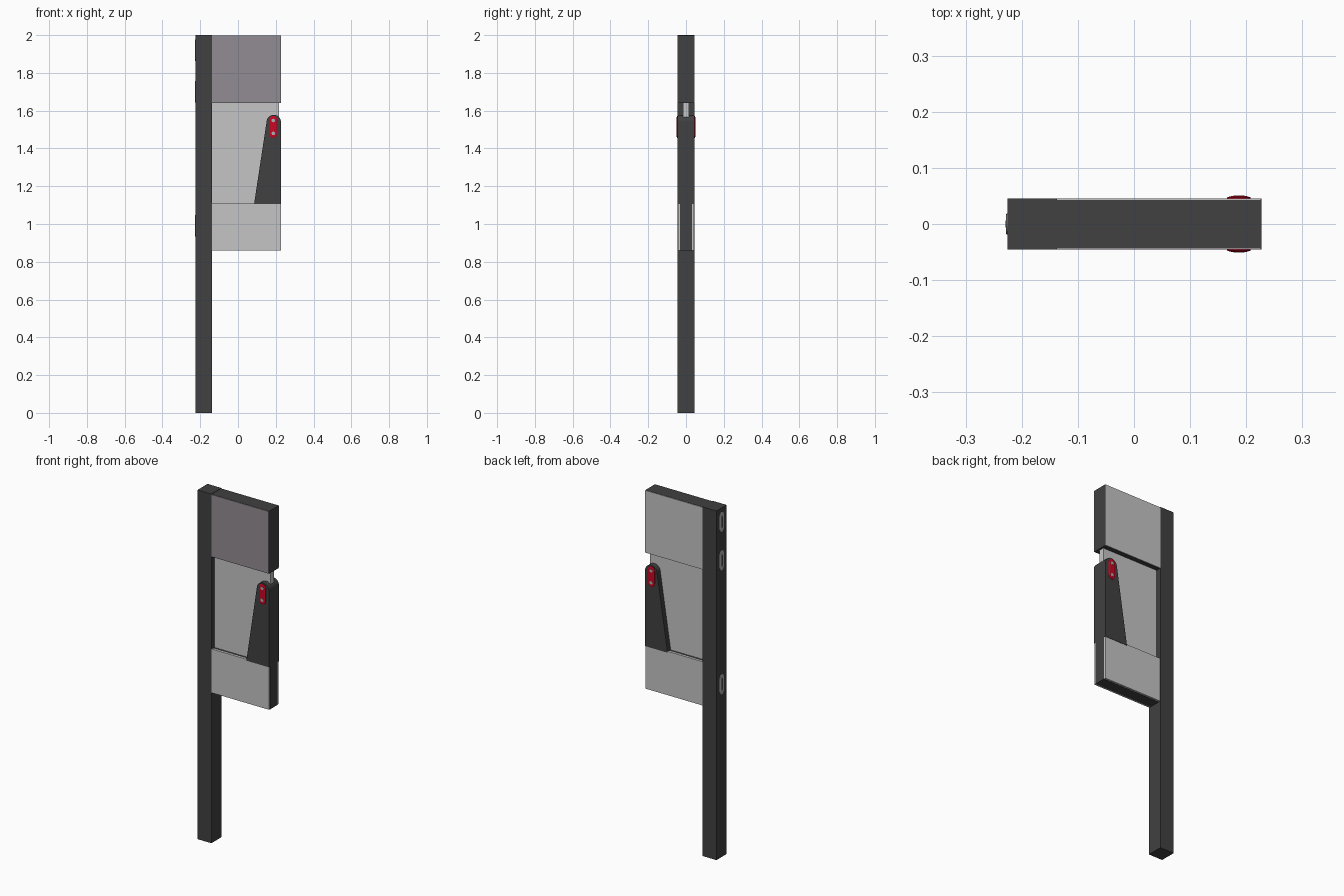
import bpy, bmesh, math

if "Cube" in bpy.data.objects:
    bpy.data.objects.remove(bpy.data.objects["Cube"])


def material(name, rgb):
    m = bpy.data.materials.new(name)
    m.diffuse_color = (*rgb, 1)
    m.use_nodes = True
    m.node_tree.nodes["Principled BSDF"].inputs["Base Color"].default_value = m.diffuse_color
    return m


DARK = material("dark_grey", (0.052, 0.052, 0.052))
LIGHT = material("light_grey", (0.56, 0.56, 0.56))
MAUVE = material("mauve_grey", (0.29, 0.262, 0.287))
RED = material("red", (0.58, 0.002, 0.017))
SILVER = material("silver_grey", (0.42, 0.42, 0.42))


def finish(name, bm, mat):
    bmesh.ops.recalc_face_normals(bm, faces=bm.faces)
    me = bpy.data.meshes.new(name)
    bm.to_mesh(me)
    bm.free()
    me.materials.append(mat)
    ob = bpy.data.objects.new(name, me)
    bpy.context.collection.objects.link(ob)
    return ob


def box(name, x, y, z, mat):
    bm = bmesh.new()
    bmesh.ops.create_cube(bm, size=1)
    for v in bm.verts:
        v.co = [(a + b) / 2 + c * (b - a) for c, (a, b) in zip(v.co, (x, y, z))]
    return finish(name, bm, mat)


def loft(name, rings, mat):
    """Skin equal-length point rings and cap both ends."""
    bm = bmesh.new()
    rs = [[bm.verts.new(p) for p in r] for r in rings]
    n = len(rs[0])
    for a, b in zip(rs, rs[1:]):
        for i in range(n):
            j = (i + 1) % n
            bm.faces.new((a[i], a[j], b[j], b[i]))
    bm.faces.new(rs[0])
    bm.faces.new(rs[-1])
    return finish(name, bm, mat)


def stadium(cu, cz, r, half, seg=12):
    """Upright rounded slot outline: radius r, total half height."""
    pts = []
    for k, s in ((0, 1), (math.pi, -1)):
        for i in range(seg + 1):
            a = k + math.pi * i / seg
            pts.append((cu + r * math.cos(a), cz + s * (half - r) + r * math.sin(a)))
    return pts


H = 0.0455              # half depth of the body
XL, XP, XR = -0.225, -0.137, 0.2275

# post
box("post", (XL, XP), (-H, H), (0, 2), DARK)

# upper sign box with a flush panel on each side
box("upper_box", (XP, XR), (-H + 0.003, H - 0.003), (1.64, 1.998), DARK)
box("upper_front_panel", (XP, XR - 0.001), (-H, -H + 0.003), (1.641, 1.997), MAUVE)
box("upper_back_panel", (XP, XR - 0.001), (H - 0.003, H), (1.641, 1.997), LIGHT)

# thin recessed middle panel
box("middle_panel", (XP, 0.217), (-0.016, 0.016), (1.10, 1.65), LIGHT)

# lower box with cover plates
box("lower_box", (XP, XR), (-0.033, 0.033), (0.86, 1.11), DARK)
for s, side in ((-1, "front"), (1, "back")):
    ys = sorted((s * 0.033, s * 0.0435))
    box("lower_plate_" + side, (XP, XR - 0.001), ys, (0.861, 1.112), LIGHT)

# tapered reader housing with a rounded top
R, CX, CZ = 0.038, XR - 0.038, 1.54
prof = [(0.085, 1.105), (XR, 1.105)]
prof += [(CX + R * math.cos(a), CZ + R * math.sin(a))
         for a in (math.radians(172 * i / 20) for i in range(21))]
loft("reader_housing", [[(x, y, z) for x, z in prof] for y in (-H, H)], DARK)

# red reader ovals with two dots on both faces
BX, BZ = 0.187, 1.514
for s, side in ((-1, "front"), (1, "back")):
    rings = [[(u, s * y, z) for u, z in stadium(BX, BZ, r, h)]
             for y, r, h in ((H - 0.003, 0.021, 0.058), (0.0475, 0.021, 0.058),
                             (0.0495, 0.014, 0.051))]
    loft("reader_button_" + side, rings, RED)
    for dz, place in ((0.034, "upper"), (-0.034, "lower")):
        rings = [[(u, s * y, z) for u, z in stadium(BX, BZ + dz, 0.0095, 0.0095)]
                 for y in (0.047, 0.0505)]
        loft(f"reader_dot_{place}_{side}", rings, SILVER)

# slot covers on the outer side of the post
for i, z in enumerate((1.92, 1.70, 0.99)):
    rings = [[(x, u, w) for u, w in stadium(0, z, r, h)]
             for x, r, h in ((XL + 0.003, 0.019, 0.057), (XL - 0.002, 0.019, 0.057),
                             (XL - 0.0035, 0.016, 0.054))]
    loft(f"slot_cover_{i + 1}", rings, SILVER)
    rings = [[(x, u, w) for u, w in stadium(0, z, 0.006, 0.035)]
             for x in (XL - 0.003, XL - 0.0038)]
    loft(f"slot_groove_{i + 1}", rings, DARK)
